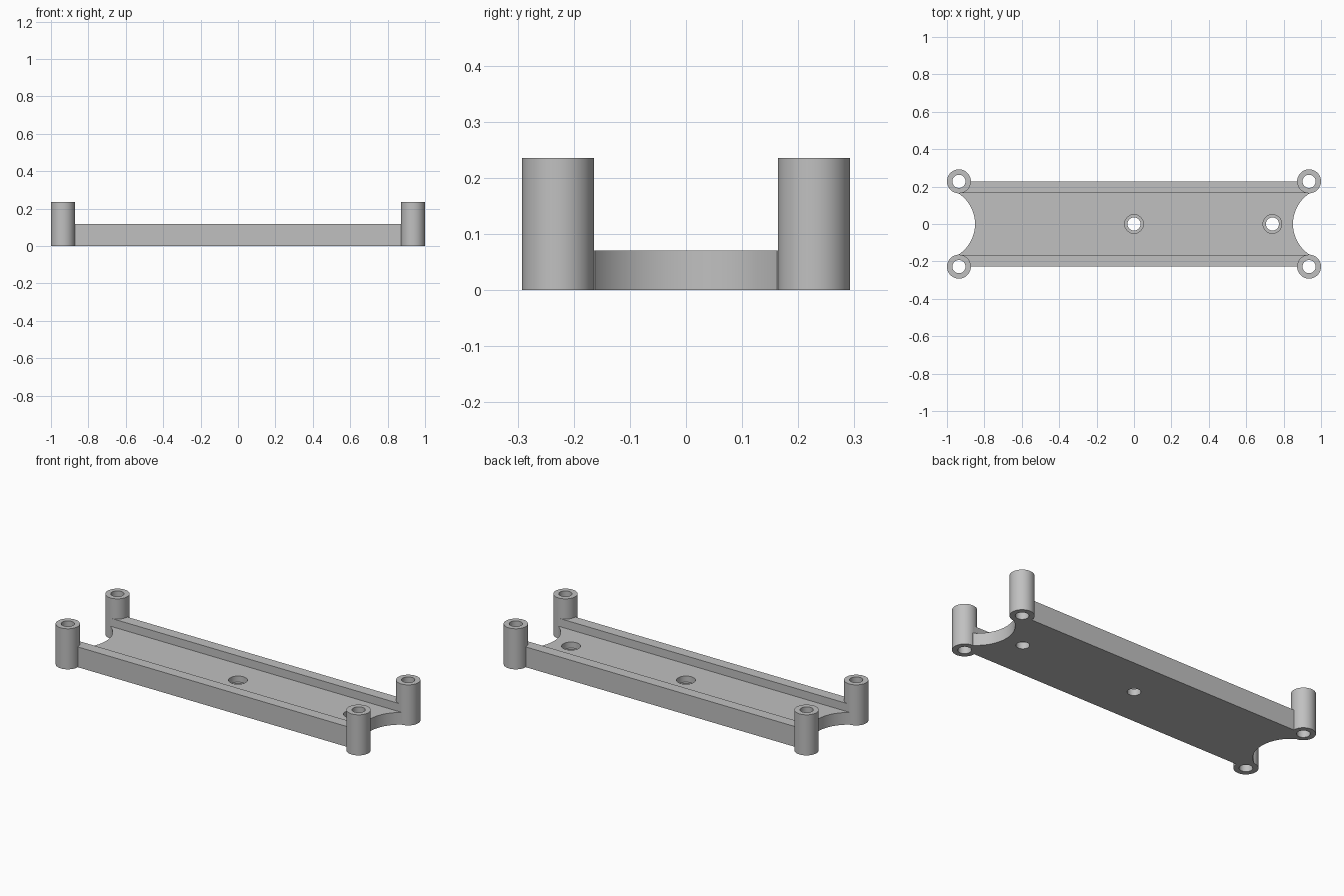
import bpy
import bmesh
from math import radians

if "Cube" in bpy.data.objects:
    bpy.data.objects.remove(bpy.data.objects["Cube"], do_unlink=True)

POST_X, POST_Y, POST_R, POST_H = 0.936, 0.228, 0.064, 0.236
HOLE_R, FLOOR, RAIL, RAIL_IN = 0.035, 0.071, 0.118, 0.165

grey = bpy.data.materials.new("matte grey")
grey.use_nodes = True
colour = (0.53, 0.53, 0.53, 1)
grey.diffuse_color = colour
grey.node_tree.nodes["Principled BSDF"].inputs["Base Color"].default_value = colour


def cylinder(name, x, y, radius, bottom, top, sides=64):
    bpy.ops.mesh.primitive_cylinder_add(
        vertices=sides, radius=radius, depth=top - bottom,
        location=(x, y, (top + bottom) / 2))
    obj = bpy.context.object
    obj.name = name
    obj.data.materials.append(grey)
    return obj


def combine(target, tool, operation):
    mod = target.modifiers.new(operation.lower(), "BOOLEAN")
    mod.operation, mod.object, mod.solver = operation, tool, "EXACT"
    bpy.ops.object.select_all(action="DESELECT")
    bpy.context.view_layer.objects.active = target
    target.select_set(True)
    bpy.ops.object.modifier_apply(modifier=mod.name)
    bpy.data.objects.remove(tool, do_unlink=True)


# Channel plate: U-shaped section swept along x
half = [(POST_Y, 0), (POST_Y, RAIL), (RAIL_IN, RAIL), (RAIL_IN, FLOOR)]
section = half + [(-y, z) for y, z in reversed(half)]
bm = bmesh.new()
face = bm.faces.new([bm.verts.new((-POST_X, y, z)) for y, z in section])
swept = bmesh.ops.extrude_face_region(bm, geom=[face])
moved = [v for v in swept["geom"] if isinstance(v, bmesh.types.BMVert)]
bmesh.ops.translate(bm, verts=moved, vec=(2 * POST_X, 0, 0))
bmesh.ops.recalc_face_normals(bm, faces=bm.faces)
mesh = bpy.data.meshes.new("mounting_bracket")
bm.to_mesh(mesh)
bm.free()
bracket = bpy.data.objects.new("mounting_bracket", mesh)
bpy.context.collection.objects.link(bracket)
mesh.materials.append(grey)

# Curved end cut-outs
for side in (-1, 1):
    combine(bracket, cylinder("end_cutter", side * 1.046, 0, 0.196, -0.1, 0.3, 128),
            "DIFFERENCE")

# Corner posts, then their through holes
corners = [(sx * POST_X, sy * POST_Y) for sx in (-1, 1) for sy in (-1, 1)]
for x, y in corners:
    combine(bracket, cylinder("corner_post", x, y, POST_R, 0, POST_H), "UNION")
for x, y in corners:
    combine(bracket, cylinder("post_drill", x, y, HOLE_R, -0.1, 0.4), "DIFFERENCE")

# Counterbored screw holes in the floor
for x in (0, 0.74):
    combine(bracket, cylinder("screw_drill", x, 0, HOLE_R, -0.1, 0.2), "DIFFERENCE")
    combine(bracket, cylinder("head_recess", x, 0, 0.05, 0.036, 0.2), "DIFFERENCE")

bracket.select_set(True)
bpy.context.view_layer.objects.active = bracket
bpy.ops.object.shade_smooth_by_angle(angle=radians(30))
